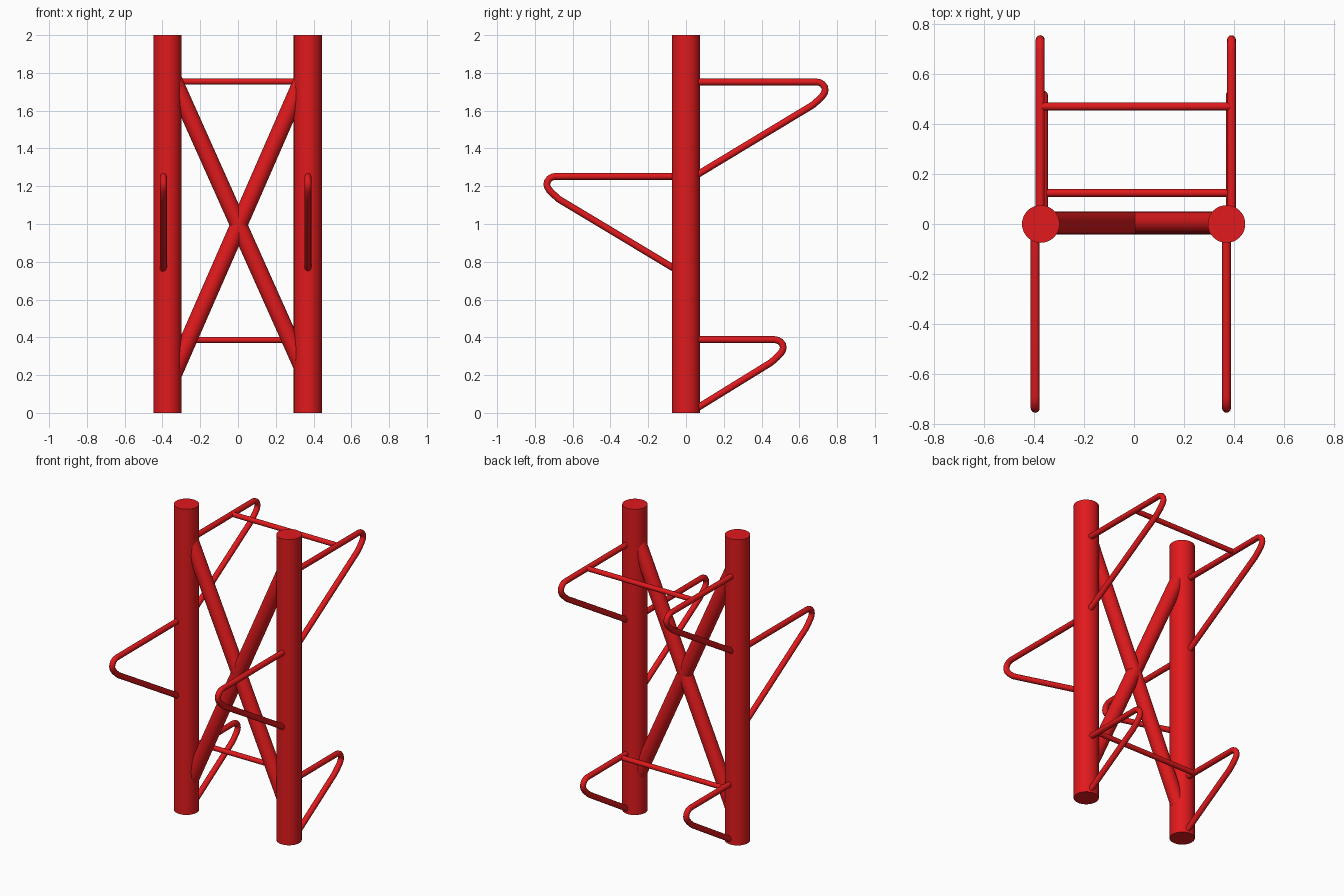
import bpy
import math
from mathutils import Vector

if "Cube" in bpy.data.objects:
    bpy.data.objects.remove(bpy.data.objects["Cube"])

red = bpy.data.materials.new("red_paint")
red.diffuse_color = (0.75, 0.01, 0.012, 1)
red.use_nodes = True
red.node_tree.nodes["Principled BSDF"].inputs["Base Color"].default_value = red.diffuse_color


def finish(obj, name):
    obj.name = name
    obj.data.materials.clear()
    obj.data.materials.append(red)
    bpy.ops.object.select_all(action='DESELECT')
    obj.select_set(True)
    bpy.context.view_layer.objects.active = obj
    bpy.ops.object.shade_smooth_by_angle(angle=math.radians(40))


def rod(name, a, b, radius, sides=32):
    a, b = Vector(a), Vector(b)
    bpy.ops.mesh.primitive_cylinder_add(vertices=sides, radius=radius,
                                        depth=(b - a).length, location=(a + b) / 2)
    obj = bpy.context.object
    obj.rotation_euler = (b - a).to_track_quat('Z', 'Y').to_euler()
    finish(obj, name)


def bent_tube(name, points, radius):
    curve = bpy.data.curves.new(name, 'CURVE')
    curve.dimensions = '3D'
    curve.bevel_depth = radius
    curve.bevel_resolution = 4
    curve.use_fill_caps = True
    spline = curve.splines.new('POLY')
    spline.points.add(len(points) - 1)
    for p, co in zip(spline.points, points):
        p.co = (*co, 1)
    obj = bpy.data.objects.new(name, curve)
    bpy.context.collection.objects.link(obj)
    bpy.ops.object.select_all(action='DESELECT')
    obj.select_set(True)
    bpy.context.view_layer.objects.active = obj
    bpy.ops.object.convert(target='MESH')
    finish(bpy.context.object, name)


# Upright posts
for side, x in (("left", -0.373), ("right", 0.37)):
    rod(side + "_post", (x, 0, 0), (x, 0, 2), 0.075, 48)

# Crossed braces, ends buried in the posts
rod("falling_brace", (-0.35, 0.004, 1.785), (0.35, 0.004, 0.22), 0.045)
rod("rising_brace", (-0.35, 0.004, 0.185), (0.35, 0.004, 1.785), 0.045)

# Rounded nose of a bracket: (offset from tip, drop below the top bar)
NOSE = [(-0.047, 0), (-0.03, 0.003), (-0.014, 0.012), (-0.003, 0.027),
        (0, 0.043), (-0.004, 0.058), (-0.014, 0.073), (-0.034, 0.094),
        (-0.066, 0.122)]


def bracket(name, x, direction, reach, top, foot):
    profile = [(0.02, top)]
    profile += [(reach + dy, top - dz) for dy, dz in NOSE]
    profile.append((0.05, foot))
    bent_tube(name, [(x, direction * y, z) for y, z in profile], 0.018)


# Hook brackets: name, left x, right x, direction, reach, top z, foot z
for name, xl, xr, d, reach, top, foot in (
        ("upper_rear", -0.375, 0.39, 1, 0.737, 1.752, 1.255),
        ("middle_front", -0.395, 0.37, -1, 0.737, 1.252, 0.757),
        ("lower_rear", -0.362, 0.385, 1, 0.515, 0.388, 0.02)):
    bracket("left_" + name + "_bracket", xl, d, reach, top, foot)
    bracket("right_" + name + "_bracket", xr, d, reach, top, foot)

# Cross bars joining the rear brackets
rod("upper_cross_bar", (-0.375, 0.47, 1.754), (0.39, 0.47, 1.754), 0.016, 20)
rod("lower_cross_bar", (-0.362, 0.124, 0.386), (0.385, 0.124, 0.386), 0.016, 20)
